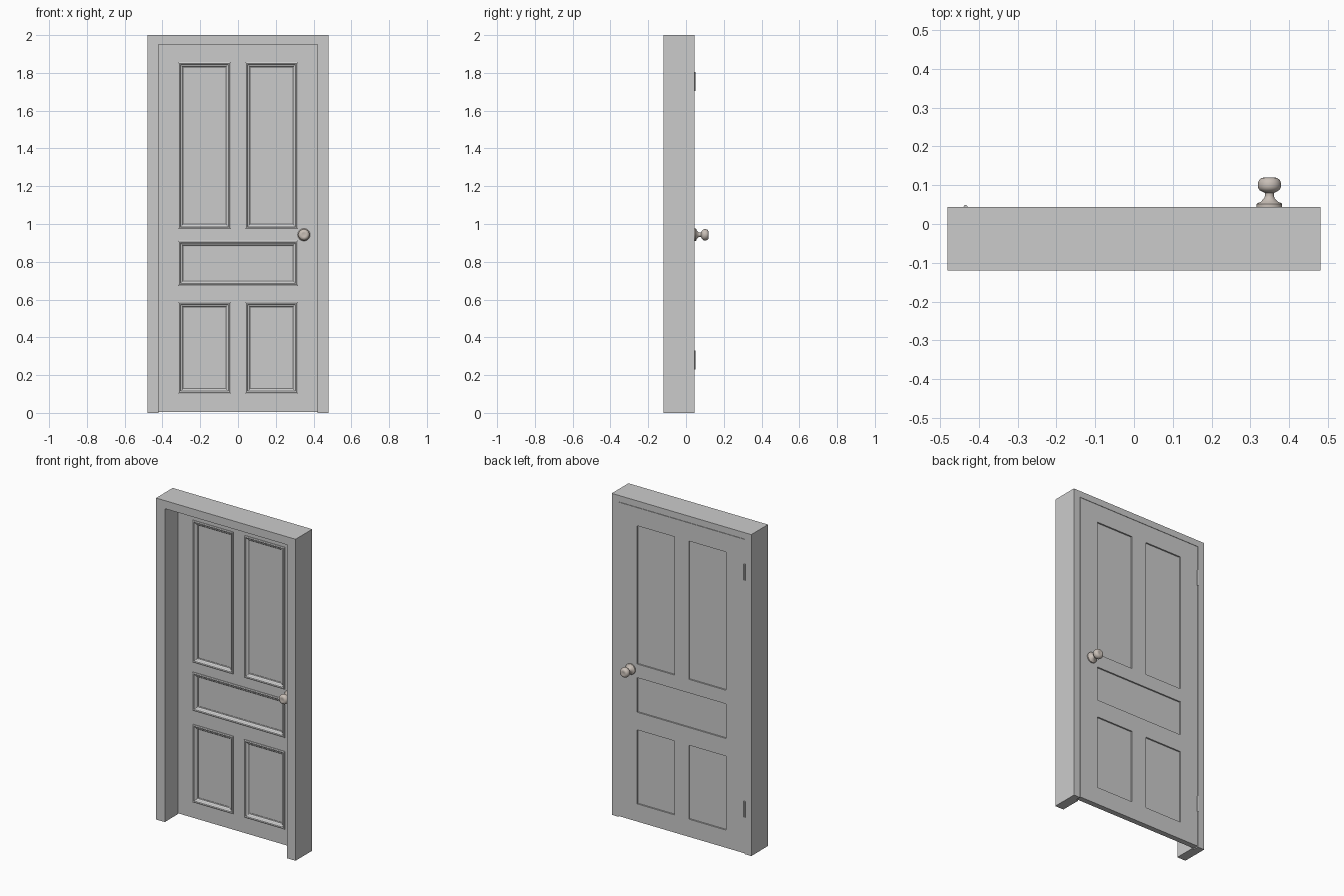
import bpy, bmesh, math
from mathutils import Matrix, Vector

if "Cube" in bpy.data.objects:
    bpy.data.objects.remove(bpy.data.objects["Cube"])

FRONT, BACK = 0.01, 0.044      # door faces


def finish(name, bm, smooth=False, mat=None):
    bmesh.ops.recalc_face_normals(bm, faces=bm.faces)
    me = bpy.data.meshes.new(name)
    bm.to_mesh(me)
    bm.free()
    ob = bpy.data.objects.new(name, me)
    bpy.context.collection.objects.link(ob)
    if mat:
        me.materials.append(mat)
    if smooth:
        bpy.context.view_layer.objects.active = ob
        ob.select_set(True)
        bpy.ops.object.shade_smooth_by_angle(angle=math.radians(35))
        ob.select_set(False)
    return ob


def box(name, x0, x1, y0, y1, z0, z1):
    bm = bmesh.new()
    m = Matrix.Translation(((x0 + x1) / 2, (y0 + y1) / 2, (z0 + z1) / 2)) \
        @ Matrix.Diagonal((x1 - x0, y1 - y0, z1 - z0, 1))
    bmesh.ops.create_cube(bm, size=1, matrix=m)
    return finish(name, bm)


def extrude(bm, vec):
    r = bmesh.ops.extrude_face_region(bm, geom=bm.faces[:])
    bmesh.ops.translate(bm, vec=vec, verts=[v for v in r["geom"] if isinstance(v, bmesh.types.BMVert)])


# rebated side jambs (L-shaped section)
def jamb(name, s):
    bm = bmesh.new()
    pts = [(.48, -.12), (.48, .044), (.435, .044), (.435, .01), (.42, .01), (.42, -.12)]
    bm.faces.new([bm.verts.new((s * x, y, 0)) for x, y in pts])
    extrude(bm, Vector((0, 0, 1.96)))
    finish(name, bm)


jamb("left_jamb", -1)
jamb("right_jamb", 1)

# header in two strips, with a stop lip between the jambs
box("header_front", -.48, .48, -.12, .01, 1.96, 2)
box("header_back", -.48, .48, .01, .044, 1.96, 2)
box("header_stop", -.42, .42, -.12, .01, 1.95, 1.96)

# door leaf: grid of stiles and rails with open panel cells
xs = [-.433, -.305, -.05, .05, .305, .433]
zs = [.005, .115, .575, .685, .9, .985, 1.845, 1.958]
bm = bmesh.new()
grid = [[bm.verts.new((x, FRONT, z)) for z in zs] for x in xs]
for i in range(5):
    for j in range(7):
        if (i in (1, 3) and j in (1, 3, 5)) or (i == 2 and j == 3):
            continue
        bm.faces.new((grid[i][j], grid[i + 1][j], grid[i + 1][j + 1], grid[i][j + 1]))
extrude(bm, Vector((0, BACK - FRONT, 0)))
finish("door_leaf", bm)

# panels, each with a stepped moulding on the front: (inset, y)
PROFILE = [(-.012, .0102), (-.012, .005), (-.006, .002), (0, .004), (.004, .010),
           (.009, .012), (.014, .018), (.018, .019), (.018, .026)]


def panel(name, x0, x1, z0, z1):
    box(name, x0, x1, .022, .035, z0, z1)
    bm = bmesh.new()
    rings = [[bm.verts.new(p) for p in ((x0 + d, y, z0 + d), (x1 - d, y, z0 + d),
                                        (x1 - d, y, z1 - d), (x0 + d, y, z1 - d))]
             for d, y in PROFILE]
    for a, b in zip(rings, rings[1:] + rings[:1]):
        for k in range(4):
            n = (k + 1) % 4
            bm.faces.new((a[k], a[n], b[n], b[k]))
    finish(name + "_moulding", bm)


for side, a, b in (("left", -.305, -.05), ("right", .05, .305)):
    panel("upper_panel_" + side, a, b, .985, 1.845)
    panel("lower_panel_" + side, a, b, .115, .575)
panel("middle_panel", -.305, .305, .685, .9)

# knobs: lathe profile (radius, distance from door face)
metal = bpy.data.materials.new("knob_metal")
metal.diffuse_color = (.58, .52, .47, 1)
metal.use_nodes = True
metal.node_tree.nodes["Principled BSDF"].inputs["Base Color"].default_value = metal.diffuse_color
KNOB = [(0, 0), (.033, 0), (.033, .007), (.030, .010), (.022, .013), (.018, .018), (.013, .023),
        (.0115, .030), (.012, .036), (.018, .039), (.025, .043), (.029, .049), (.030, .056),
        (.029, .064), (.026, .070), (.021, .074), (.014, .076), (.010, .075), (0, .075)]


def knob(name, y, s):
    bm = bmesh.new()
    vs = [bm.verts.new((.349 + r, y + s * h, .943)) for r, h in KNOB]
    es = [bm.edges.new(p) for p in zip(vs, vs[1:])]
    bmesh.ops.spin(bm, geom=vs + es, cent=(.349, y, .943), axis=(0, 1, 0),
                   angle=2 * math.pi, steps=32)
    bmesh.ops.remove_doubles(bm, verts=bm.verts, dist=1e-5)
    finish(name, bm, True, metal)


knob("knob_front", FRONT, -1)
knob("knob_back", BACK, 1)

# hinge barrels on the back
for name, z in (("hinge_upper", 1.755), ("hinge_lower", .28)):
    bm = bmesh.new()
    bmesh.ops.create_cone(bm, cap_ends=True, segments=16, radius1=.005, radius2=.005, depth=.1,
                          matrix=Matrix.Translation((-.434, .044, z)))
    finish(name, bm, True)
